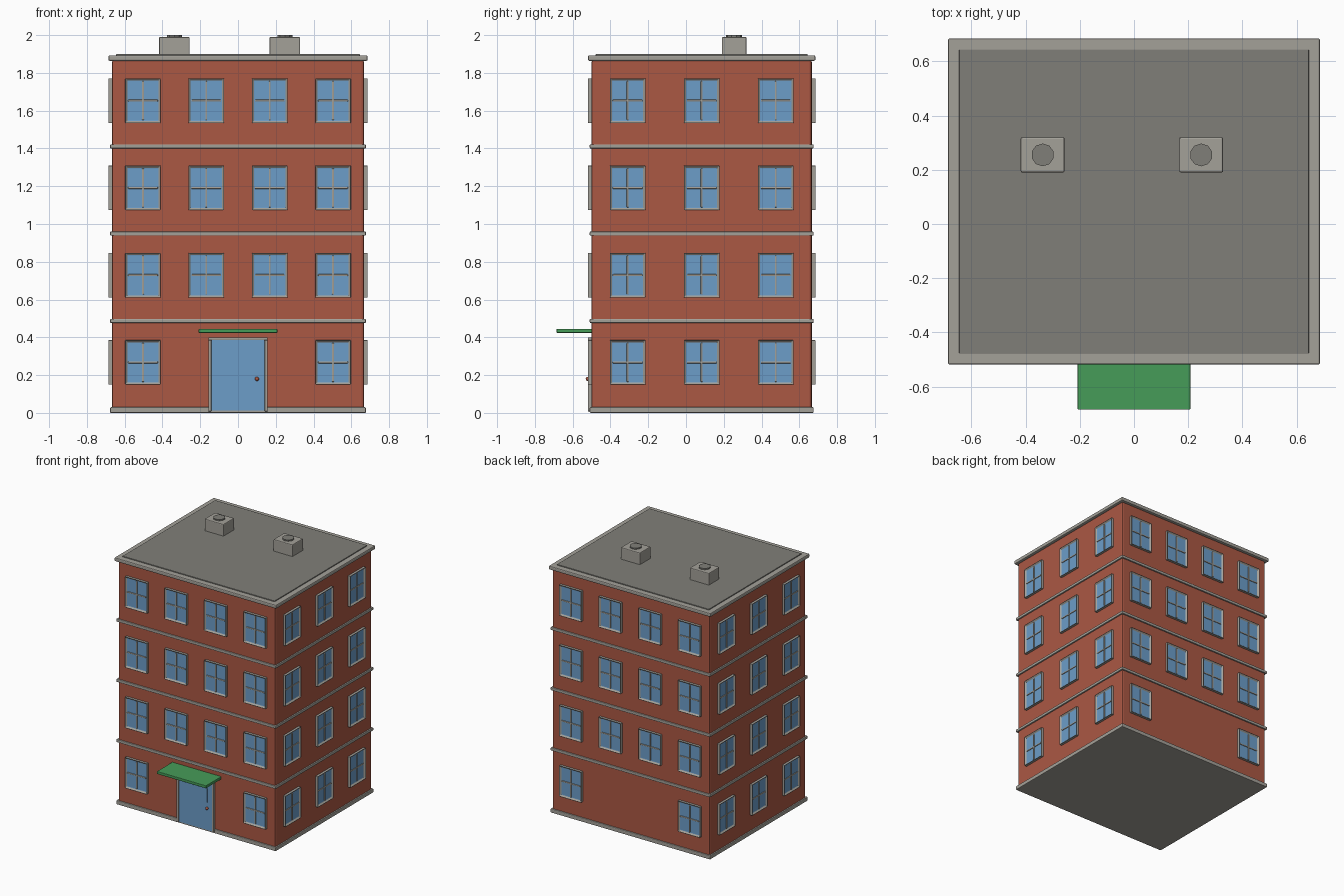
import bpy, bmesh, math
from mathutils import Matrix, Vector

if "Cube" in bpy.data.objects:
    bpy.data.objects.remove(bpy.data.objects["Cube"])


def material(name, *srgb):
    rgba = [(c / 255 / 12.92 if c < 11 else ((c / 255 + 0.055) / 1.055) ** 2.4) for c in srgb] + [1]
    m = bpy.data.materials.new(name)
    m.use_nodes = True
    m.diffuse_color = rgba
    bsdf = m.node_tree.nodes["Principled BSDF"]
    bsdf.inputs["Base Color"].default_value = rgba
    bsdf.inputs["Roughness"].default_value = 0.8
    return m


brick = material("red brick", 171, 88, 68)
stone = material("light stone", 164, 161, 153)
roofing = material("grey roofing", 128, 127, 121)
blue = material("window blue", 108, 157, 201)
green = material("awning green", 70, 156, 88)

MID_Y = 0.083            # centre of the building in depth
HALF_X, HALF_Y = 0.667, 0.583
STOREY = 0.462


def add_box(bm, lo, hi, mat=0):
    """Add a box between two corners and return its faces."""
    size = Vector(hi) - Vector(lo)
    place = Matrix.Translation((Vector(lo) + Vector(hi)) / 2) @ Matrix.Diagonal((*size, 1))
    verts = bmesh.ops.create_cube(bm, size=1, matrix=place)["verts"]
    faces = list({f for v in verts for f in v.link_faces})
    for f in faces:
        f.material_index = mat
    return faces


def finish(name, bm, mats, bevel=0):
    mesh = bpy.data.meshes.new(name)
    bm.to_mesh(mesh)
    bm.free()
    for m in mats:
        mesh.materials.append(m)
    return place_mesh(name, mesh, bevel)


def place_mesh(name, mesh, bevel=0):
    ob = bpy.data.objects.new(name, mesh)
    bpy.context.collection.objects.link(ob)
    if bevel:
        mod = ob.modifiers.new("soft edges", "BEVEL")
        mod.width = bevel
        mod.segments = 2
    return ob


def box(name, lo, hi, mat, bevel=0):
    bm = bmesh.new()
    add_box(bm, lo, hi)
    return finish(name, bm, [mat], bevel)


def slab(name, hx, hy, z0, z1, mat, bevel=0):
    """Box centred on the building."""
    return box(name, (-hx, MID_Y - hy, z0), (hx, MID_Y + hy, z1), mat, bevel)


# Walls, floor bands and roof
slab("walls", HALF_X, HALF_Y, 0.015, 1.87, brick, 0.012)
for i in range(4):
    z = 0.017 if i == 0 else 0.014 + i * STOREY
    lo = 0 if i == 0 else z
    slab(f"floor_band_{i}", HALF_X + 0.01, HALF_Y + 0.01, lo, 0.03 if i == 0 else z + 0.022, stone, 0.005)
slab("cornice", 0.686, 0.602, 1.864, 1.893, stone, 0.007)
slab("roof_deck", 0.645, 0.561, 1.885, 1.9, roofing, 0.003)


# Window: a casing with a recessed pane and crossed glazing bars, facing -y
def window_mesh():
    w, h = 0.094, 0.118
    bm = bmesh.new()
    faces = add_box(bm, (-w, -0.02, -h), (w, 0.01, h))
    pane = min(faces, key=lambda f: f.calc_center_median().y)
    bmesh.ops.inset_region(bm, faces=[pane], thickness=0.016)
    bmesh.ops.translate(bm, verts=pane.verts, vec=(0, 0.012, 0))
    pane.material_index = 1
    add_box(bm, (-0.005, -0.014, 0.015 - h), (0.005, -0.004, h - 0.015))
    add_box(bm, (0.015 - w, -0.013, -0.005), (w - 0.015, -0.004, 0.005))
    mesh = bpy.data.meshes.new("window")
    bm.to_mesh(mesh)
    bm.free()
    mesh.materials.append(stone)
    mesh.materials.append(blue)
    return mesh


window = window_mesh()
wide, deep = (-0.503, -0.168, 0.168, 0.503), (-0.392, 0, 0.392)
sides = [("front", 0, wide, HALF_Y), ("left", 90, deep, HALF_X),
         ("back", 180, wide, HALF_Y), ("right", -90, deep, HALF_X)]
for side, angle, columns, out in sides:
    turn = Matrix.Rotation(math.radians(angle), 4, "Z")
    for floor in range(4):
        for c, x in enumerate(columns):
            # ground floor has only the end windows at front and back
            if floor == 0 and columns is wide and c in (1, 2):
                continue
            ob = place_mesh(f"window_{side}_{floor}_{c}", window, 0.003)
            ob.matrix_world = (Matrix.Translation((0, MID_Y, 0)) @ turn
                               @ Matrix.Translation((x, -out, 0.267 + floor * STOREY)))

# Front door
wall_y = MID_Y - HALF_Y
bm = bmesh.new()
for s in (-1, 1):
    xs = sorted((s * 0.141, s * 0.157))
    add_box(bm, (xs[0], wall_y - 0.02, 0.008), (xs[1], wall_y + 0.01, 0.385))
add_box(bm, (-0.157, wall_y - 0.02, 0.385), (0.157, wall_y + 0.01, 0.4))
finish("door_frame", bm, [stone], 0.003)
box("door_leaf", (-0.141, wall_y - 0.014, 0.012), (0.141, wall_y + 0.01, 0.385), blue)
box("door_panel", (-0.1, wall_y - 0.018, 0.222), (0.1, wall_y - 0.012, 0.33), blue)

bm = bmesh.new()
bmesh.ops.create_uvsphere(bm, u_segments=12, v_segments=8, radius=0.011,
                          matrix=Matrix.Translation((0.1, wall_y - 0.02, 0.18)))
for f in bm.faces:
    f.smooth = True
finish("door_knob", bm, [brick])

# Awning over the door
box("awning", (-0.208, -0.685, 0.424), (0.208, wall_y + 0.01, 0.445), green, 0.003)

# Chimneys with flue caps
for name, x in (("left", 0.248), ("right", -0.337)):
    box(f"chimney_{name}", (x - 0.081, 0.19, 1.89), (x + 0.081, 0.32, 1.99), stone, 0.006)
    bm = bmesh.new()
    bmesh.ops.create_cone(bm, cap_ends=True, segments=10, radius1=0.042, radius2=0.042, depth=0.02,
                          matrix=Matrix.Translation((x, 0.255, 1.99)))
    finish(f"chimney_cap_{name}", bm, [roofing])
